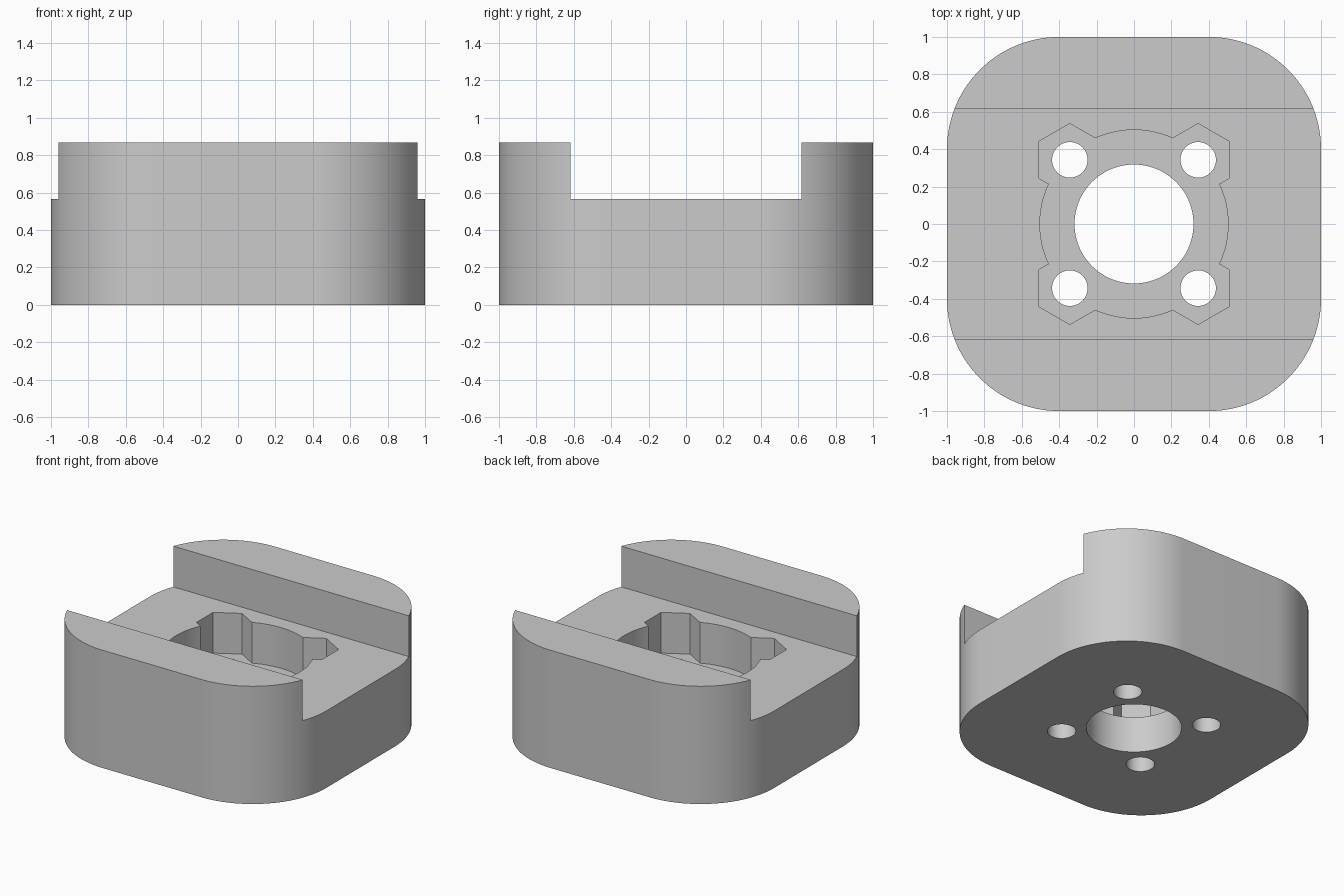
import bpy
import bmesh
from math import sin, cos, radians

HEIGHT, CHANNEL_Z, POCKET_Z = 0.867, 0.567, 0.267
BOLT, HEX_R, POCKET_R = 0.343, 0.194, 0.503

if "Cube" in bpy.data.objects:
    bpy.data.objects.remove(bpy.data.objects["Cube"])

grey = bpy.data.materials.new("plain grey")
grey.use_nodes = True
grey.diffuse_color = (0.6, 0.6, 0.6, 1)
grey.node_tree.nodes["Principled BSDF"].inputs["Base Color"].default_value = grey.diffuse_color


def arc(cx, cy, r, start, end, steps):
    angles = [radians(start + (end - start) * i / steps) for i in range(steps + 1)]
    return [(cx + r * cos(a), cy + r * sin(a)) for a in angles]


def circle(cx, cy, r, steps=64):
    return arc(cx, cy, r, 0, 360, steps)[:-1]


def prism(name, outline, z0, z1):
    """Extrude a flat outline from z0 to z1."""
    bm = bmesh.new()
    base = bm.faces.new([bm.verts.new((x, y, z0)) for x, y in outline])
    top = bmesh.ops.extrude_face_region(bm, geom=[base])["geom"]
    verts = [v for v in top if isinstance(v, bmesh.types.BMVert)]
    bmesh.ops.translate(bm, verts=verts, vec=(0, 0, z1 - z0))
    bmesh.ops.recalc_face_normals(bm, faces=bm.faces)
    mesh = bpy.data.meshes.new(name)
    bm.to_mesh(mesh)
    bm.free()
    mesh.materials.append(grey)
    obj = bpy.data.objects.new(name, mesh)
    bpy.context.collection.objects.link(obj)
    return obj


def mirror_quarter(quarter):
    """Mirror a first-quadrant outline into a closed loop."""
    half = quarter + [(-x, y) for x, y in reversed(quarter)]
    loop = half + [(x, -y) for x, y in reversed(half)]
    result = []
    for p in loop:
        if all(abs(p[0] - q[0]) + abs(p[1] - q[1]) > 1e-5 for q in result):
            result.append(p)
    return result


# Rounded square block
block = prism("mounting_block", mirror_quarter(arc(0.4, 0.4, 0.6, 0, 90, 32)), 0, HEIGHT)

# Channel across the top
channel = [(-1.2, -0.617), (1.2, -0.617), (1.2, 0.617), (-1.2, 0.617)]
cutters = [prism("channel_cutter", channel, CHANNEL_Z, 1.2)]

# Round pocket merged with four hexagonal nut recesses
pocket = (arc(0, 0, POCKET_R, 0, 25.15, 10)
          + arc(BOLT, BOLT, HEX_R, -30, 90, 2)
          + arc(0, 0, POCKET_R, 65.7, 90, 10))
cutters.append(prism("pocket_cutter", mirror_quarter(pocket), POCKET_Z, 0.75))

# Central bore and bolt holes
cutters.append(prism("bore_cutter", circle(0, 0, 0.318, 96), -0.2, 0.4))
for sx in (-1, 1):
    for sy in (-1, 1):
        cutters.append(prism("bolt_hole_cutter", circle(sx * BOLT, sy * BOLT, 0.095, 48), -0.2, 0.4))

# Cut the block, then discard the cutters
bpy.context.view_layer.objects.active = block
for cutter in cutters:
    cutter.hide_render = True
    mod = block.modifiers.new(cutter.name, "BOOLEAN")
    mod.operation = "DIFFERENCE"
    mod.solver = "EXACT"
    mod.object = cutter
    bpy.ops.object.modifier_apply(modifier=mod.name)
    bpy.data.objects.remove(cutter)

bpy.ops.object.select_all(action="DESELECT")
block.select_set(True)
bpy.ops.object.shade_smooth_by_angle(angle=radians(25))
